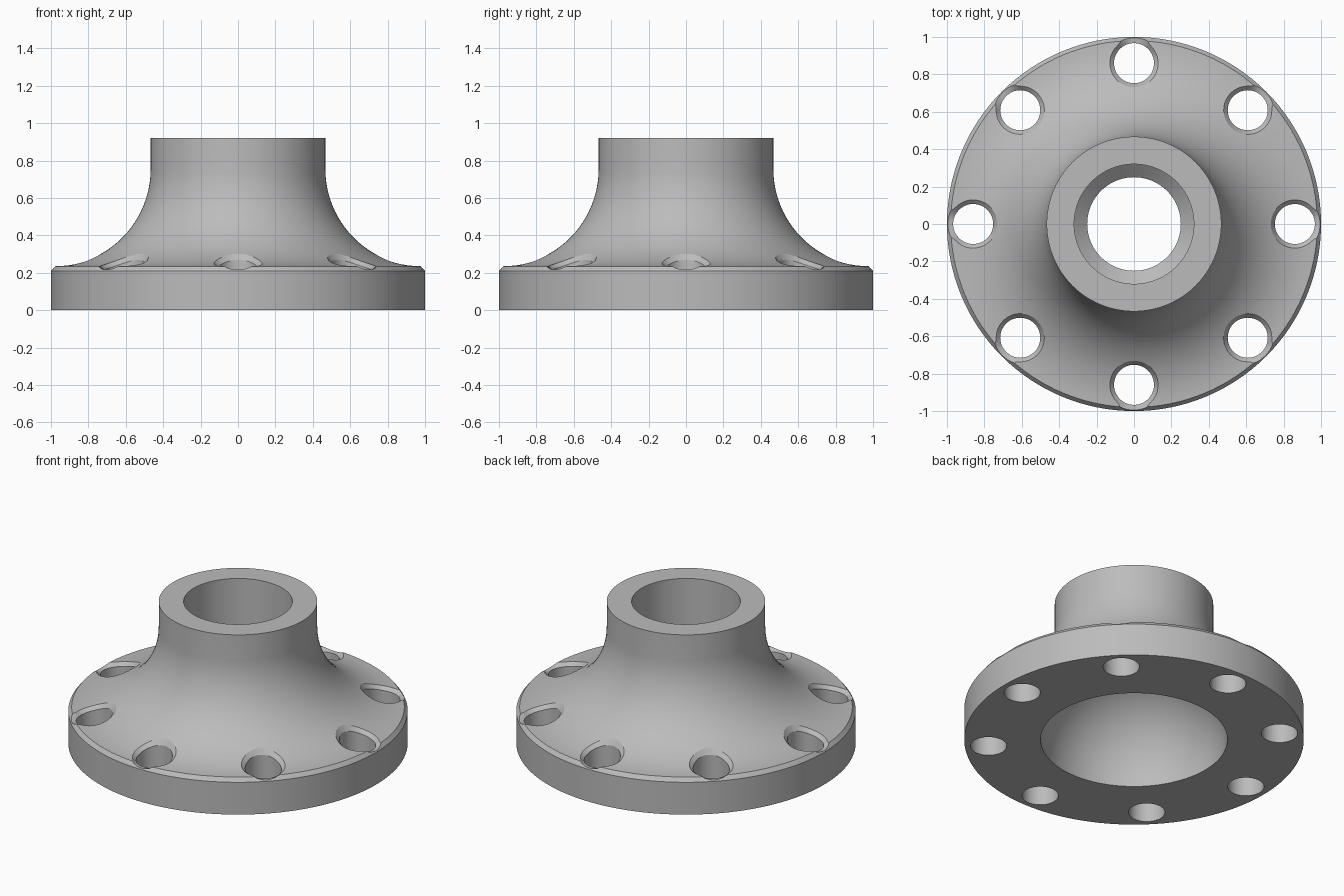
import bpy, bmesh
from math import sin, cos, pi, sqrt, hypot, asin

cube = bpy.data.objects.get("Cube")
if cube:
    bpy.data.objects.remove(cube, do_unlink=True)

NECK_R, RIM_R, TOP_Z = 0.467, 0.98, 0.92
FILLET_R, FILLET_Z = 0.52, 0.755
BORE_R, THROAT_R, DOME_R = 0.32, 0.25, 0.55
FILLET_X = NECK_R + FILLET_R
BOLTS, BOLT_CIRCLE, BOLT_R, LIP = 8, 0.86, 0.107, 0.022


def surface_z(r):
    """Height of the flared upper surface at radius r."""
    if r > RIM_R:
        return surface_z(RIM_R) - 1.25 * (r - RIM_R)
    return FILLET_Z - sqrt(max(0, FILLET_R ** 2 - (FILLET_X - r) ** 2))


def loft(name, rings, closed=False):
    """Mesh object from rings of points, capped unless it closes on itself."""
    bm = bmesh.new()
    loops = [[bm.verts.new(p) for p in ring] for ring in rings]
    pairs = list(zip(loops, loops[1:]))
    if closed:
        pairs.append((loops[-1], loops[0]))
    else:
        bm.faces.new(loops[0])
        bm.faces.new(loops[-1])
    n = len(loops[0])
    for a, b in pairs:
        for i in range(n):
            j = (i + 1) % n
            bm.faces.new((a[i], a[j], b[j], b[i]))
    bmesh.ops.recalc_face_normals(bm, faces=bm.faces)
    mesh = bpy.data.meshes.new(name)
    bm.to_mesh(mesh)
    bm.free()
    obj = bpy.data.objects.new(name, mesh)
    bpy.context.collection.objects.link(obj)
    return obj


# Closed section of the flange: plate, flare, neck, bore, domed recess
profile = [(1, 0), (1, 0.21), (RIM_R, surface_z(RIM_R))]
start = asin((FILLET_X - RIM_R) / FILLET_R)
for i in range(1, 25):
    a = start + (pi / 2 - start) * i / 24
    profile.append((FILLET_X - FILLET_R * sin(a), FILLET_Z - FILLET_R * cos(a)))
profile += [(NECK_R, TOP_Z), (BORE_R, TOP_Z), (BORE_R, 0.6), (THROAT_R, 0.54)]
dome_end = asin(THROAT_R / DOME_R)
for i in range(17):
    a = dome_end + (pi / 2 - dome_end) * i / 16
    profile.append((DOME_R * sin(a), DOME_R * cos(a)))
profile[-1] = (DOME_R, 0)

SEGMENTS = 128
turns = [2 * pi * i / SEGMENTS for i in range(SEGMENTS)]
flange = loft("flange", [[(r * cos(t), r * sin(t), z) for t in turns]
                         for r, z in profile], closed=True)

# Bolt holes with a chamfered lip that follows the flare
sides = [2 * pi * i / 48 for i in range(48)]


def hole_ring(turn, radius, offset=None):
    ring = []
    for s in sides:
        u, v = BOLT_CIRCLE + radius * cos(s), radius * sin(s)
        z = -0.1 if offset is None else surface_z(hypot(u, v)) + offset
        ring.append((u * cos(turn) - v * sin(turn),
                     u * sin(turn) + v * cos(turn), z))
    return ring


cutters = []
for k in range(BOLTS):
    turn = 2 * pi * k / BOLTS
    cutter = loft("bolt_hole_cutter", [
        hole_ring(turn, BOLT_R),
        hole_ring(turn, BOLT_R, -LIP),
        hole_ring(turn, BOLT_R + 2 * LIP, LIP),
        hole_ring(turn, BOLT_R + 2 * LIP, 0.3)])
    cutter.hide_render = True
    cut = flange.modifiers.new("bolt_hole", "BOOLEAN")
    cut.operation, cut.solver, cut.object = "DIFFERENCE", "EXACT", cutter
    cutters.append(cutter)

bpy.ops.object.select_all(action="DESELECT")
flange.select_set(True)
bpy.context.view_layer.objects.active = flange
for cut in list(flange.modifiers):
    bpy.ops.object.modifier_apply(modifier=cut.name)
for cutter in cutters:
    bpy.data.objects.remove(cutter, do_unlink=True)

# Plain grey metal
grey = bpy.data.materials.new("grey")
grey.use_nodes = True
colour = (0.5, 0.5, 0.5, 1)
grey.diffuse_color = colour
grey.node_tree.nodes["Principled BSDF"].inputs["Base Color"].default_value = colour
flange.data.materials.clear()
flange.data.materials.append(grey)
bpy.ops.object.shade_smooth_by_angle(angle=pi / 7)
